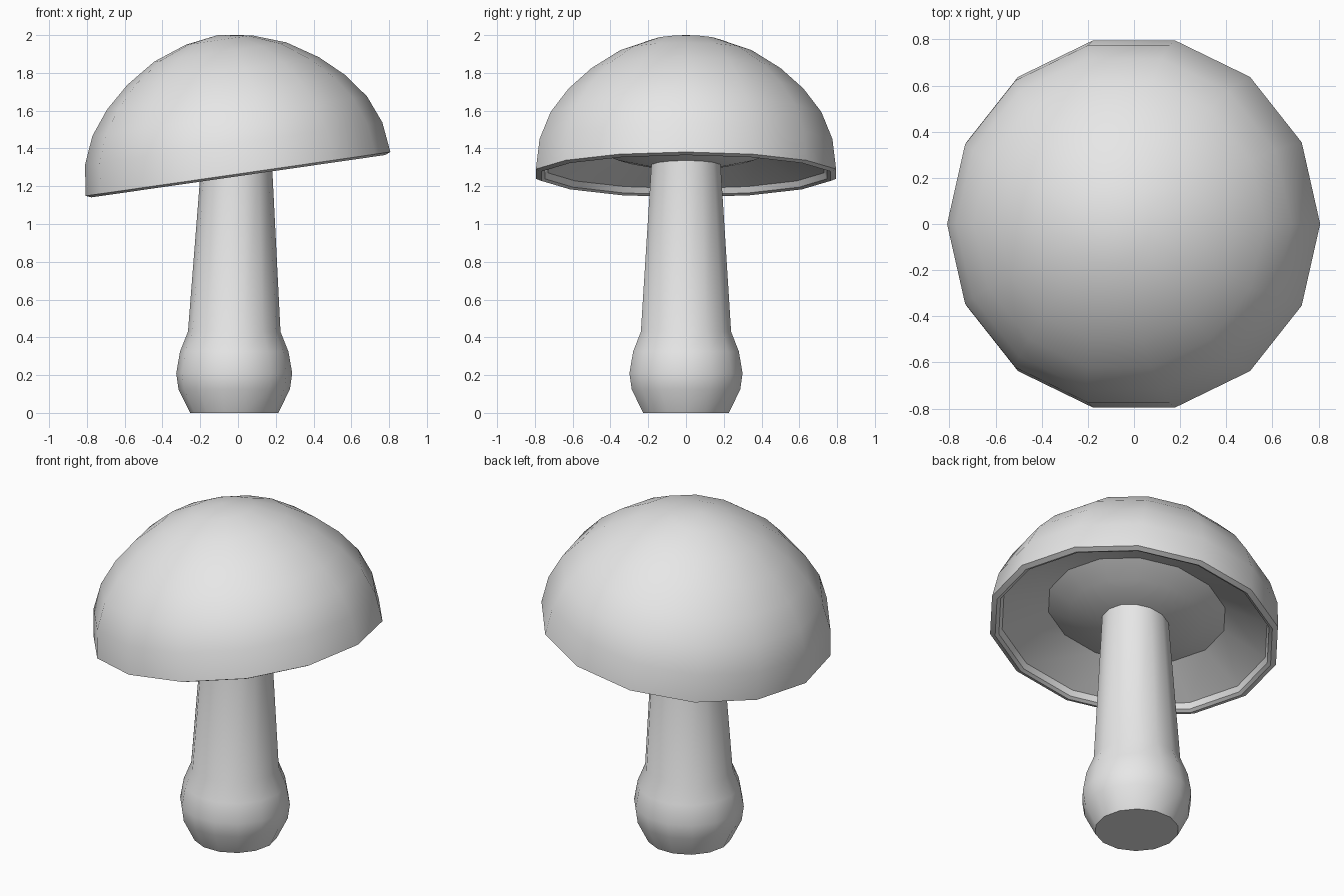
import bpy
import bmesh
from math import sin, cos, tau, radians
from mathutils import Matrix, Vector

if "Cube" in bpy.data.objects:
    bpy.data.objects.remove(bpy.data.objects["Cube"])

SIDES = 14

grey = bpy.data.materials.new("plain grey")
grey.use_nodes = True
grey.diffuse_color = (0.8, 0.8, 0.8, 1)
grey.node_tree.nodes["Principled BSDF"].inputs["Base Color"].default_value = (0.8, 0.8, 0.8, 1)


def lathe(name, profile, matrix=Matrix()):
    """Turn (radius, height, x offset) rings around z; zero radius is a pole."""
    bm = bmesh.new()
    rings = []
    for r, z, dx in profile:
        count = SIDES if r > 0 else 1
        rings.append([bm.verts.new((dx + r * cos(tau * i / SIDES),
                                    r * sin(tau * i / SIDES), z))
                      for i in range(count)])
    for a, b in zip(rings, rings[1:]):
        for i in range(SIDES):
            j = (i + 1) % SIDES
            corners = [a[i % len(a)], a[j % len(a)], b[j % len(b)], b[i % len(b)]]
            bm.faces.new(list(dict.fromkeys(corners)))
    bmesh.ops.transform(bm, matrix=matrix, verts=bm.verts)
    bmesh.ops.recalc_face_normals(bm, faces=bm.faces)
    mesh = bpy.data.meshes.new(name)
    bm.to_mesh(mesh)
    bm.free()
    mesh.materials.append(grey)
    obj = bpy.data.objects.new(name, mesh)
    bpy.context.collection.objects.link(obj)
    bpy.ops.object.select_all(action="DESELECT")
    obj.select_set(True)
    bpy.context.view_layer.objects.active = obj
    bpy.ops.object.shade_smooth_by_angle(angle=radians(32))
    return obj


# Stem: closed base, bulb, then a long taper leaning slightly to centre
stem = [(0, 0, -0.02), (0.233, 0, -0.02), (0.295, 0.125, -0.02),
        (0.307, 0.21, -0.02), (0.287, 0.325, -0.02), (0.245, 0.43, -0.02),
        (0.19, 1.28, -0.008), (0.186, 1.34, -0.007), (0, 1.34, -0.007)]
lathe("stem", stem)

# Cap: underside cone, inner wall, thin lip and dome, tilted up towards +x
underside = [(0, 0.04), (0.19, 0.045), (0.37, 0.085), (0.5, 0.14)]
lip = [(0.75, 0.03), (0.765, -0.002), (0.785, -0.012), (0.815, 0)]
dome = [(0.795, 0.162), (0.735, 0.308), (0.638, 0.436), (0.513, 0.55),
        (0.354, 0.652), (0.177, 0.716), (0, 0.743)]
tilt = Matrix.Translation(Vector((0, 0, 1.265))) @ Matrix.Rotation(radians(-8.2), 4, "Y")
lathe("cap", [(r, z, 0) for r, z in underside + lip + dome], tilt)
